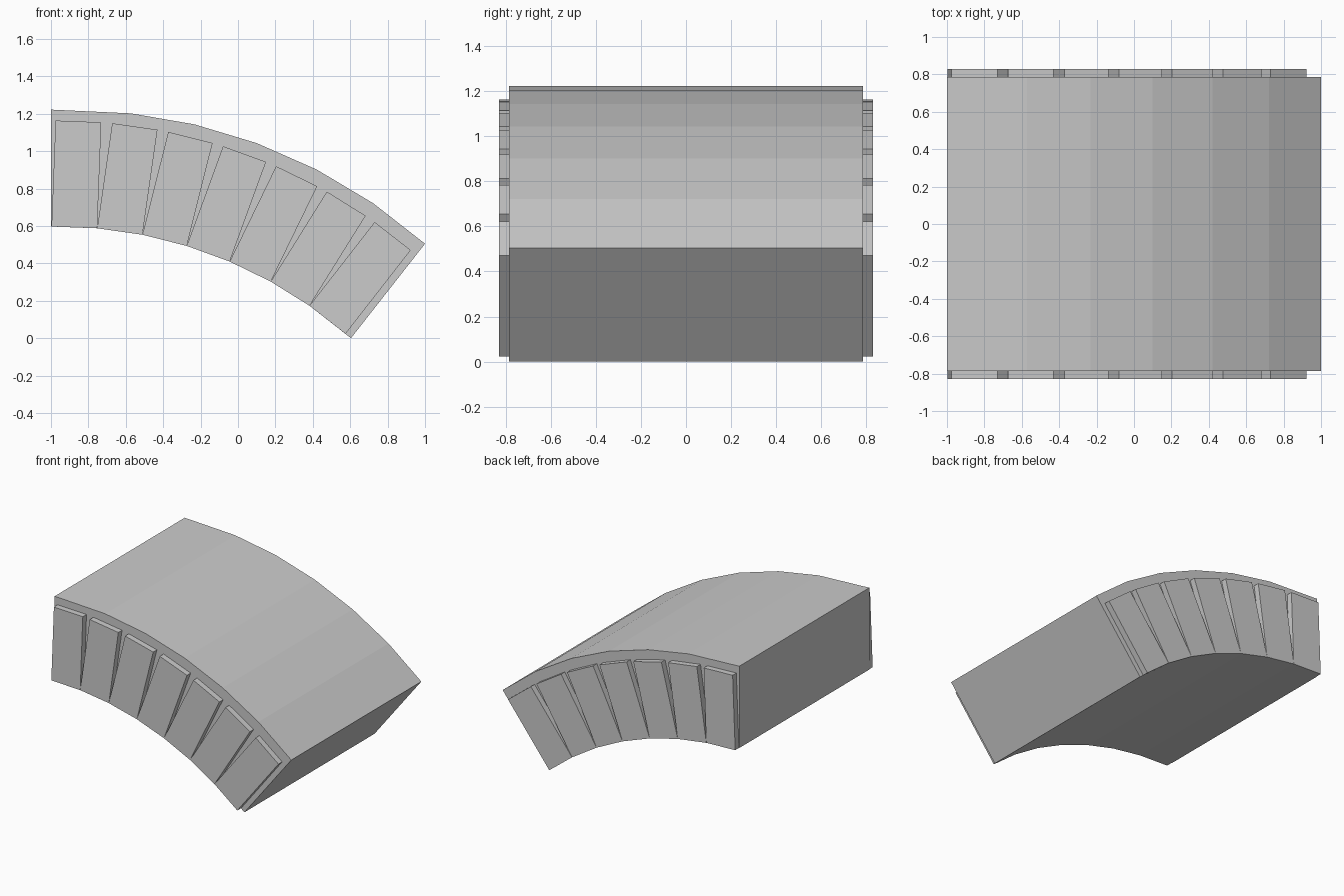
import bpy, bmesh
from math import sin, cos, radians

if "Cube" in bpy.data.objects:
    bpy.data.objects.remove(bpy.data.objects["Cube"])

HALF, FACE = 0.785, 0.83   # half depth of the core and of the raised blocks


def prism(name, profile, y0, y1):
    """Extrude an (x, z) profile from y0 to y1."""
    bm = bmesh.new()
    face = bm.faces.new([bm.verts.new((x, y0, z)) for x, z in profile])
    ext = bmesh.ops.extrude_face_region(bm, geom=[face])
    verts = [v for v in ext["geom"] if isinstance(v, bmesh.types.BMVert)]
    bmesh.ops.translate(bm, verts=verts, vec=(0, y1 - y0, 0))
    bmesh.ops.recalc_face_normals(bm, faces=bm.faces)
    mesh = bpy.data.meshes.new(name)
    bm.to_mesh(mesh)
    bm.free()
    obj = bpy.data.objects.new(name, mesh)
    bpy.context.collection.objects.link(obj)
    return obj


# Raised face blocks: rectangles chained along the inner curve
WIDTH, HEIGHT = 0.2443, 0.567
x, z = -0.997, 0.597
inner = []
for i in range(7):
    a = radians(2.2 + 5.95 * i)
    dx, dz = WIDTH * cos(a), -WIDTH * sin(a)
    ux, uz = HEIGHT * sin(a), HEIGHT * cos(a)
    inner.append((x, z))
    block = prism(f"face_block_{i + 1}",
                  [(x, z), (x + dx, z + dz), (x + dx + ux, z + dz + uz), (x + ux, z + uz)],
                  -FACE, -HALF)
    mirror = block.modifiers.new("both_faces", 'MIRROR')
    mirror.use_axis = (False, True, False)
    x, z = x + dx, z + dz

# Solid arch core
inner[0] = (-1, 0.597)
outer = [(1, 0.505), (0.722, 0.722), (0.42, 0.902), (0.1, 1.043),
         (-0.232, 1.143), (-0.573, 1.202), (-1, 1.222)]
prism("arch_core", inner + [(0.604, 0)] + outer, -HALF, HALF)
